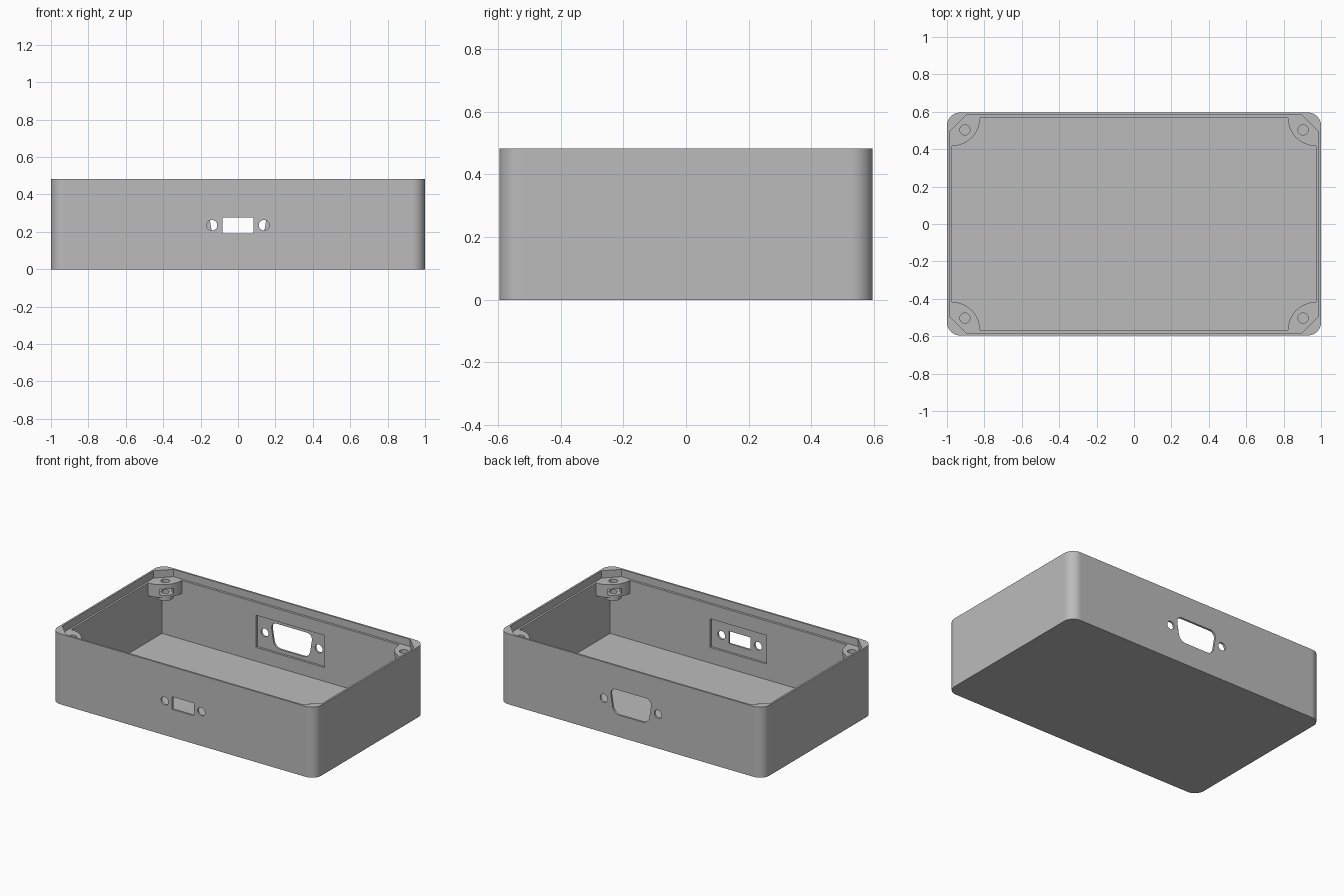
import bpy, bmesh, math
from mathutils import Matrix

cube = bpy.data.objects.get("Cube")
if cube:
    bpy.data.objects.remove(cube, do_unlink=True)

# Main sizes
HALF_X, HALF_Y, HEIGHT = 1.0, 0.596, 0.483
IN_X, IN_Y = 0.973, 0.567
FLOOR, BOSS_LOW, LEDGE = 0.03, 0.345, 0.433
BOSS_R = 0.15
SCREW_X, SCREW_Y = 0.904, 0.503
PORT_Z = 0.235

grey = bpy.data.materials.new("plain grey")
grey.use_nodes = True
colour = (0.5, 0.5, 0.5, 1)
grey.diffuse_color = colour
grey.node_tree.nodes["Principled BSDF"].inputs["Base Color"].default_value = colour


def rect(hx, hy, cx=0, cy=0):
    return [(cx + sx * hx, cy + sy * hy)
            for sx, sy in ((-1, -1), (1, -1), (1, 1), (-1, 1))]


def circle(r, cx, cy, n=32):
    return [(cx + r * math.cos(math.tau * i / n),
             cy + r * math.sin(math.tau * i / n)) for i in range(n)]


def prism(name, outline, low, high, bevel=0, segments=1, matrix=None):
    """Extrude an outline along z, optionally bevel its upright edges."""
    bm = bmesh.new()
    face = bm.faces.new([bm.verts.new((x, y, low)) for x, y in outline])
    new = bmesh.ops.extrude_face_region(bm, geom=[face])["geom"]
    top = [v for v in new if isinstance(v, bmesh.types.BMVert)]
    bmesh.ops.translate(bm, vec=(0, 0, high - low), verts=top)
    if bevel:
        upright = [e for e in bm.edges
                   if abs(e.verts[0].co.z - e.verts[1].co.z) > 1e-4]
        bmesh.ops.bevel(bm, geom=upright, offset=bevel, segments=segments,
                        profile=0.5, affect='EDGES')
    bmesh.ops.recalc_face_normals(bm, faces=bm.faces)
    if matrix:
        bm.transform(matrix)
    mesh = bpy.data.meshes.new(name)
    bm.to_mesh(mesh)
    bm.free()
    mesh.materials.append(grey)
    obj = bpy.data.objects.new(name, mesh)
    bpy.context.collection.objects.link(obj)
    return obj


def combine(body, tool, operation='DIFFERENCE'):
    """Apply one boolean and discard its tool."""
    mod = body.modifiers.new(tool.name, 'BOOLEAN')
    mod.operation = operation
    mod.solver = 'EXACT'
    mod.object = tool
    bpy.context.view_layer.objects.active = body
    bpy.ops.object.modifier_apply(modifier=mod.name)
    bpy.data.objects.remove(tool, do_unlink=True)


# Outer shell with rounded upright corners
body = prism("enclosure_base", rect(HALF_X, HALF_Y), 0, HEIGHT, 0.07, 14)

# Lid seat with chamfered corners
combine(body, prism("lid_seat", rect(0.987, 0.583), LEDGE, 0.6, 0.09))

# Upper cavity leaves a quarter-round boss in each corner
outline = []
for k, (sx, sy) in enumerate(((1, 1), (-1, 1), (-1, -1), (1, -1))):
    for i in range(17):
        a = math.radians(270 + 90 * k - 90 * i / 16)
        outline.append((sx * IN_X + BOSS_R * math.cos(a),
                        sy * IN_Y + BOSS_R * math.sin(a)))
combine(body, prism("upper_cavity", outline, 0.25, 0.6))

# Lower cavity runs under the bosses
combine(body, prism("lower_cavity", rect(IN_X, IN_Y), FLOOR, BOSS_LOW))

# Screw collars, holes and nut slots
for sx in (-1, 1):
    for sy in (-1, 1):
        x, y = sx * SCREW_X, sy * SCREW_Y
        combine(body, prism("collar", circle(0.052, x, y), 0.32, 0.352), 'UNION')
        combine(body, prism("screw_hole", circle(0.027, x, y), 0.3, 0.5))
        inward = Matrix.Translation((x, y, 0)) @ Matrix.Rotation(
            math.atan2(-sy, -sx), 4, 'Z')
        combine(body, prism("nut_slot", rect(0.065, 0.043, 0.022),
                            0.36, 0.402, matrix=inward))

# Connector openings: inner recess, port and two screw holes per wall
upright = Matrix.Rotation(math.pi / 2, 4, 'X')
rect_port = rect(0.083, 0.043, 0, PORT_Z)
d_port = [(-0.132, PORT_Z - 0.085), (0.132, PORT_Z - 0.085),
          (0.16, PORT_Z + 0.085), (-0.16, PORT_Z + 0.085)]
for side, port, rounding, hole_x, recess in (
        (1, rect_port, 0, 0.139, (0.214, 0.098)),
        (-1, d_port, 0.045, 0.205, (0.26, 0.11))):
    def wall_cut(name, shape, depth, bevel=0):
        low, high = sorted((side * 0.5, side * depth))
        combine(body, prism(name, shape, low, high, bevel, 6, upright))
    wall_cut("recess", rect(*recess, 0, PORT_Z), 0.582)
    wall_cut("port", port, 0.7, rounding)
    for sx in (-1, 1):
        wall_cut("port_screw", circle(0.028, sx * hole_x, PORT_Z), 0.7)

# Smooth curved faces, keep flat walls flat
bpy.ops.object.select_all(action='DESELECT')
body.select_set(True)
bpy.context.view_layer.objects.active = body
bpy.ops.object.shade_smooth_by_angle(angle=math.radians(30))
for poly in body.data.polygons:
    if max(abs(c) for c in poly.normal) > 0.9999:
        poly.use_smooth = False
